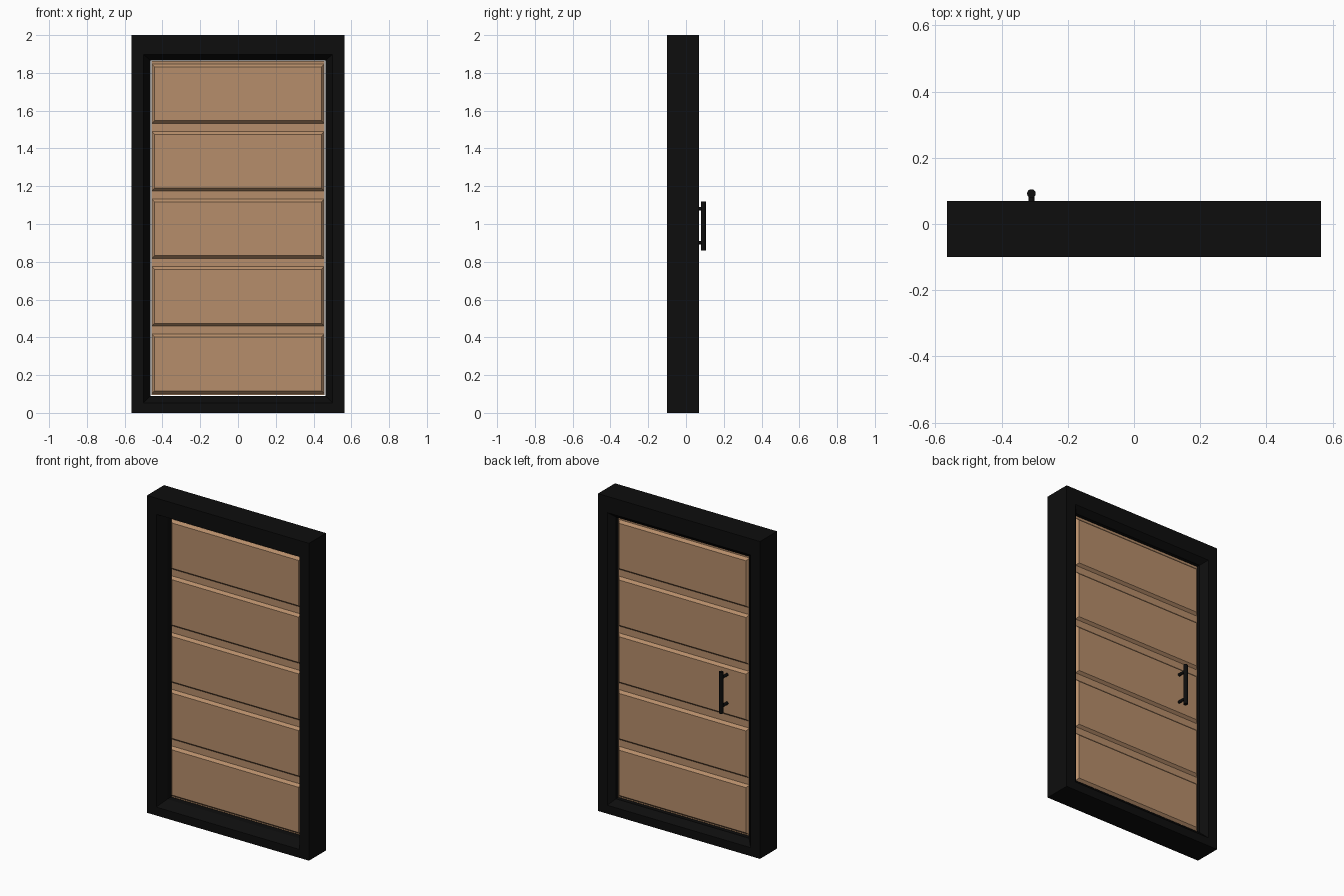
import bpy, bmesh
from mathutils import Matrix, Vector

default = bpy.data.objects.get("Cube")
if default:
    bpy.data.objects.remove(default, do_unlink=True)


def material(name, color, roughness):
    m = bpy.data.materials.new(name)
    m.use_nodes = True
    m.diffuse_color = (*color, 1)
    bsdf = m.node_tree.nodes["Principled BSDF"]
    bsdf.inputs["Base Color"].default_value = (*color, 1)
    bsdf.inputs["Roughness"].default_value = roughness
    return m


wood = material("warm_wood", (0.47, 0.27, 0.145), 0.6)
black = material("black_paint", (0.004, 0.004, 0.004), 0.5)


def finish(bm, name, mat):
    bmesh.ops.recalc_face_normals(bm, faces=bm.faces)
    mesh = bpy.data.meshes.new(name)
    bm.to_mesh(mesh)
    bm.free()
    mesh.materials.append(mat)
    obj = bpy.data.objects.new(name, mesh)
    bpy.context.collection.objects.link(obj)
    return obj


def rectangle(bm, half, low, high, y):
    corners = [(-half, low), (half, low), (half, high), (-half, high)]
    return [bm.verts.new((x, y, z)) for x, z in corners]


def bridge(bm, a, b):
    for i in range(4):
        j = (i + 1) % 4
        bm.faces.new((a[i], a[j], b[j], b[i]))


# Frame: rectangular rings joined into a closed, mitred moulding
OUTER, MOUTH, THROAT = (0.565, 0, 2), (0.5, 0.053, 1.898), (0.464, 0.09, 1.866)
profile = [(OUTER, -0.1), (MOUTH, -0.1), (THROAT, -0.04),
           (THROAT, 0.035), (MOUTH, 0.07), (OUTER, 0.07)]
bm = bmesh.new()
rings = [rectangle(bm, *size, y) for size, y in profile]
for a, b in zip(rings, rings[1:] + rings[:1]):
    bridge(bm, a, b)
finish(bm, "door_frame", black)

# Door core, leaving a thin gap to the frame
bm = bmesh.new()
front = rectangle(bm, 0.457, 0.095, 1.862, -0.012)
back = rectangle(bm, 0.457, 0.095, 1.862, 0.018)
bridge(bm, front, back)
bm.faces.new(front)
bm.faces.new(back)
finish(bm, "door_core", wood)

# Five raised panels with chamfered edges on each face of the door
for i in range(5):
    low = 0.102 + 0.3575 * i
    high = low + 0.316
    for side, base, top in (("front", -0.011, -0.028), ("back", 0.017, 0.034)):
        bm = bmesh.new()
        foot = rectangle(bm, 0.456, low, high, base)
        face = rectangle(bm, 0.442, low + 0.015, high - 0.016, top)
        bridge(bm, foot, face)
        bm.faces.new(foot)
        bm.faces.new(face)
        finish(bm, f"{side}_panel_{i + 1}", wood)


# Pull handle on the back: upright bar on two posts
def rod(name, start, end, radius):
    start, end = Vector(start), Vector(end)
    axis = end - start
    turn = axis.to_track_quat("Z", "Y").to_matrix().to_4x4()
    bm = bmesh.new()
    bmesh.ops.create_cone(bm, cap_ends=True, segments=24, radius1=radius,
                          radius2=radius, depth=axis.length,
                          matrix=Matrix.Translation((start + end) / 2) @ turn)
    obj = finish(bm, name, black)
    bpy.ops.object.select_all(action="DESELECT")
    obj.select_set(True)
    bpy.context.view_layer.objects.active = obj
    bpy.ops.object.shade_smooth_by_angle()


X, Y = -0.31, 0.092
rod("handle_bar", (X, Y, 0.86), (X, Y, 1.12), 0.013)
for name, z in (("lower", 0.9), ("upper", 1.08)):
    rod(f"{name}_handle_post", (X, 0.03, z), (X, Y, z), 0.009)
